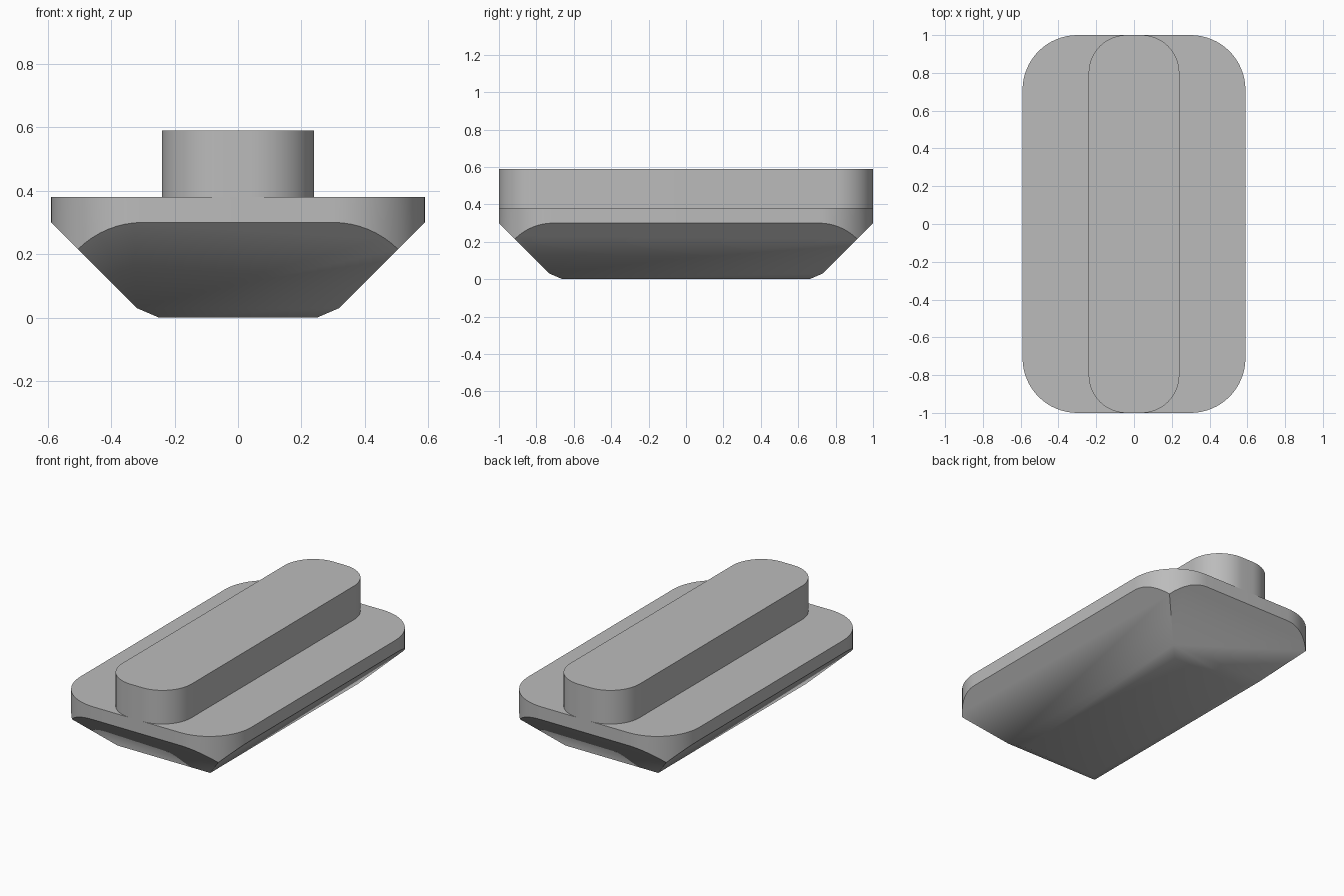
import bpy, bmesh
from math import sin, cos, pi, radians
from mathutils import Vector

cube = bpy.data.objects.get("Cube")
if cube:
    bpy.data.objects.remove(cube, do_unlink=True)

metal = bpy.data.materials.new("plain grey")
metal.use_nodes = True
grey = (0.5, 0.5, 0.5, 1)
metal.diffuse_color = grey
metal.node_tree.nodes["Principled BSDF"].inputs["Base Color"].default_value = grey

HALF_X, HALF_Y = 0.59, 1.0
STEPS = 16


def rounded_prism(half_x, half_y, radius, z0, z1):
    """Upright prism with a rounded rectangle outline."""
    bm = bmesh.new()
    ring = []
    for quarter, (sx, sy) in enumerate([(1, 1), (-1, 1), (-1, -1), (1, -1)]):
        for i in range(STEPS + 1):
            a = (quarter + i / STEPS) * pi / 2
            ring.append(bm.verts.new((sx * (half_x - radius) + radius * cos(a),
                                      sy * (half_y - radius) + radius * sin(a), z0)))
    face = bm.faces.new(ring)
    top = bmesh.ops.extrude_face_region(bm, geom=[face])["geom"]
    bmesh.ops.translate(bm, vec=(0, 0, z1 - z0),
                        verts=[g for g in top if isinstance(g, bmesh.types.BMVert)])
    return bm


def slice_off(bm, point, normal):
    """Remove everything beyond a plane and cap the cut."""
    cut = bmesh.ops.bisect_plane(bm, geom=bm.verts[:] + bm.edges[:] + bm.faces[:],
                                 plane_co=point, plane_no=normal, dist=1e-5,
                                 clear_outer=True)
    rim = [e for e in bm.edges if e.is_boundary]
    bmesh.ops.holes_fill(bm, edges=rim, sides=0)


def finish(bm, name):
    bmesh.ops.recalc_face_normals(bm, faces=bm.faces[:])
    mesh = bpy.data.meshes.new(name)
    bm.to_mesh(mesh)
    bm.free()
    mesh.materials.append(metal)
    obj = bpy.data.objects.new(name, mesh)
    bpy.context.collection.objects.link(obj)
    bpy.ops.object.select_all(action="DESELECT")
    obj.select_set(True)
    bpy.context.view_layer.objects.active = obj
    bpy.ops.object.shade_smooth_by_angle(angle=radians(35))


# Flanged base: steep slopes below the rim, then a shallow chamfer at the bottom
base = rounded_prism(HALF_X, HALF_Y, 0.29, 0, 0.38)
for inset, z, run, rise in [(0, 0.30, 0.27, 0.27), (0.27, 0.03, 0.07, 0.03)]:
    for side in (-1, 1):
        slice_off(base, Vector((side * (HALF_X - inset), 0, z)),
                  Vector((side * rise, 0, -run)).normalized())
        slice_off(base, Vector((0, side * (HALF_Y - inset), z)),
                  Vector((0, side * rise, -run)).normalized())
finish(base, "flanged_base")

# Raised guide rail along the full length
finish(rounded_prism(0.24, HALF_Y, 0.2, 0.38, 0.59), "guide_rail")
